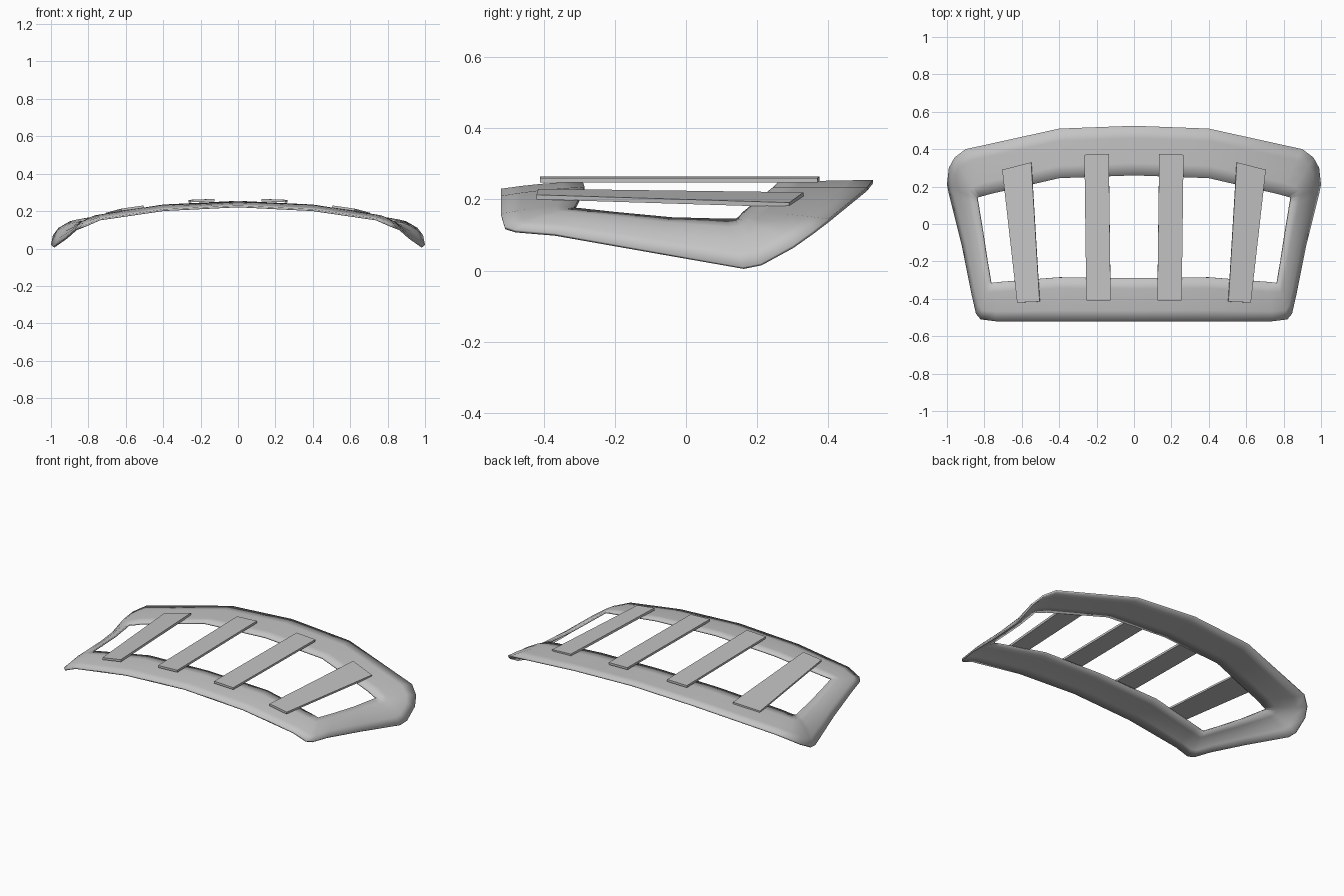
import bpy, bmesh
from mathutils import Vector

default_cube = bpy.data.objects.get("Cube")
if default_cube:
    bpy.data.objects.remove(default_cube, do_unlink=True)

# Single grey finish
grey = bpy.data.materials.new("satin_grey")
grey.use_nodes = True
colour = (0.55, 0.55, 0.55, 1)
grey.diffuse_color = colour
grey.node_tree.nodes["Principled BSDF"].inputs["Base Color"].default_value = colour


def make_object(name, points, faces):
    mesh = bpy.data.meshes.new(name)
    mesh.from_pydata(points, [], faces)
    mesh.materials.append(grey)
    obj = bpy.data.objects.new(name, mesh)
    bpy.context.collection.objects.link(obj)
    return obj


def thicken(obj, depth):
    solid = obj.modifiers.new("thickness", "SOLIDIFY")
    solid.thickness = depth
    solid.offset = -1


# Left half of the frame, front centre to back centre: outer rim, opening rim, bulge
half_frame = [
    ((0, -.52, .23), (0, -.29, .25), .005),
    ((.4, -.52, .21), (.4, -.285, .235), .005),
    ((.74, -.52, .16), (.72, -.31, .185), .005),
    ((.82, -.51, .125), (.765, -.315, .177), .01),
    ((.845, -.48, .115), (.768, -.3, .176), .01),
    ((.87, -.37, .105), (.785, -.2, .165), .012),
    ((.92, -.12, .06), (.81, -.04, .15), .015),
    ((.99, .16, .01), (.835, .11, .146), .018),
    ((1, .21, .02), (.84, .135, .146), .018),
    ((.99, .3, .07), (.838, .141, .147), .015),
    ((.96, .355, .11), (.82, .146, .15), .01),
    ((.9, .4, .145), (.77, .16, .165), .005),
    ((.4, .51, .235), (.4, .245, .235), 0),
    ((0, .525, .255), (0, .26, .25), 0),
]


def mirrored(point):
    return (-point[0], point[1], point[2])


ring = half_frame + [(mirrored(outer), mirrored(inner), bulge)
                     for outer, inner, bulge in reversed(half_frame[1:-1])]

# Each station runs across the band with a gently crowned cross-section
ACROSS = 4
points, faces = [], []
for outer, inner, bulge in ring:
    outer, inner = Vector(outer), Vector(inner)
    out = Vector((outer.x * 0.7, 0, 0.8))
    for step in range(ACROSS + 1):
        t = step / ACROSS
        points.append(outer.lerp(inner, t) + out * bulge * 4 * t * (1 - t))

width = ACROSS + 1
for station in range(len(ring)):
    following = (station + 1) % len(ring)
    for step in range(ACROSS):
        a, b = station * width + step, following * width + step
        faces.append((a, b, b + 1, a + 1))

frame = make_object("louvre_frame", points, faces)
thicken(frame, .01)
bpy.ops.object.select_all(action="DESELECT")
bpy.context.view_layer.objects.active = frame
frame.select_set(True)
bpy.ops.object.shade_smooth_by_angle(angle=0.6)

# Slats: top corners in order front inner, front outer, back outer, back inner
slats = {
    "inner_slat": [(.125, -.41, .265), (.255, -.41, .26), (.265, .37, .26), (.135, .375, .265)],
    "outer_slat": [(.505, -.415, .23), (.625, -.42, .213), (.705, .29, .191), (.55, .33, .22)],
}
for name, corners in slats.items():
    left = make_object("left_" + name, corners, [(0, 1, 2, 3)])
    right = make_object("right_" + name, [mirrored(c) for c in corners], [(3, 2, 1, 0)])
    for slat in (left, right):
        thicken(slat, .013)
